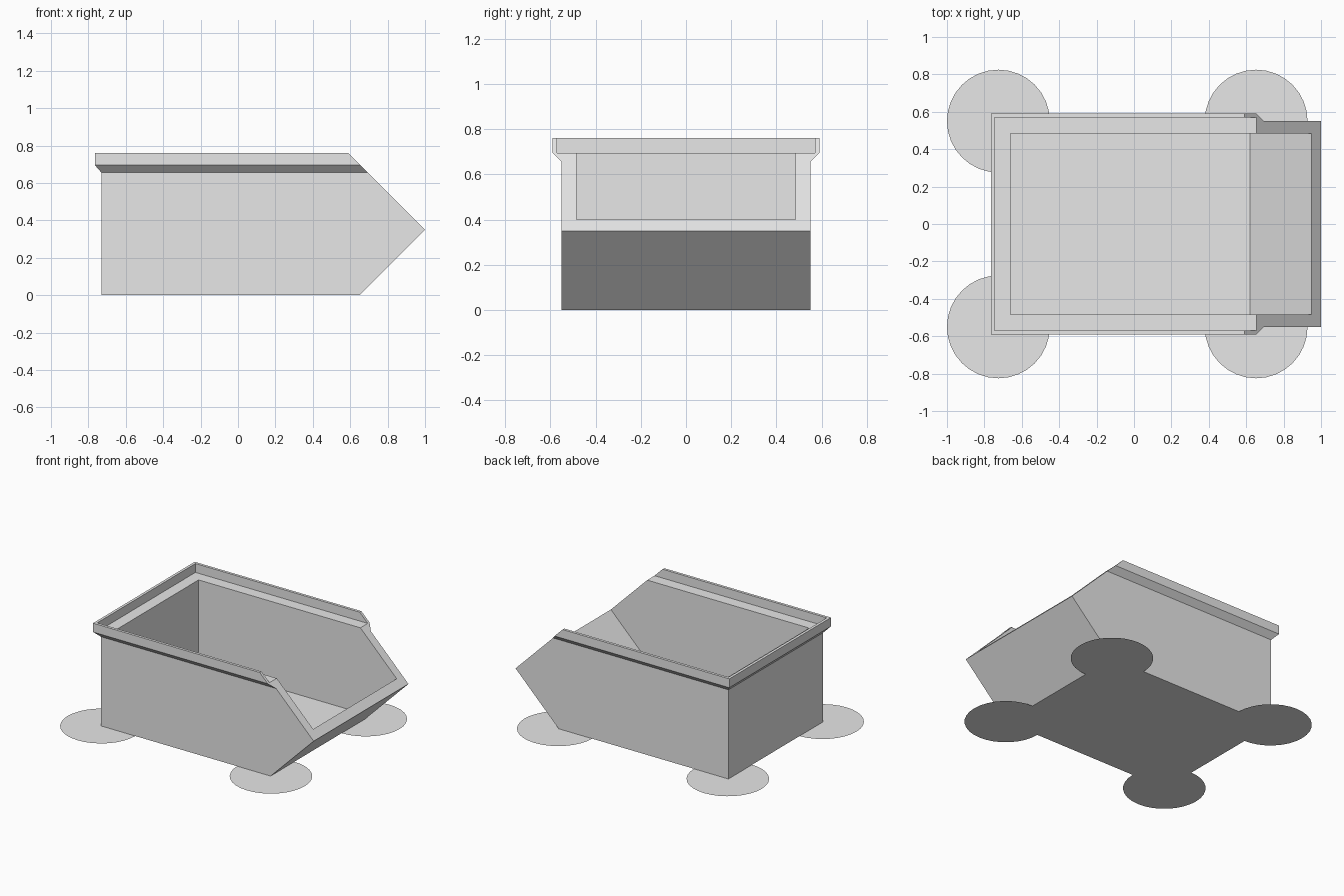
import bpy
import bmesh
from mathutils import Vector

cube = bpy.data.objects.get("Cube")
if cube:
    bpy.data.objects.remove(cube, do_unlink=True)

grey = bpy.data.materials.new("light grey")
grey.use_nodes = True
grey.diffuse_color = (0.8, 0.8, 0.8, 1)
grey.node_tree.nodes["Principled BSDF"].inputs["Base Color"].default_value = (0.8, 0.8, 0.8, 1)


def add_object(name, bm):
    mesh = bpy.data.meshes.new(name)
    bm.to_mesh(mesh)
    bm.free()
    mesh.materials.append(grey)
    obj = bpy.data.objects.new(name, mesh)
    bpy.context.collection.objects.link(obj)
    return obj


def stacked_box(name, levels, front, cuts):
    """Loft rectangles (z, back x, half width), then slice off sloping ends."""
    bm = bmesh.new()
    rings = [[bm.verts.new((x, y, z)) for x, y in
              ((back, -half), (front, -half), (front, half), (back, half))]
             for z, back, half in levels]
    for low, high in zip(rings, rings[1:]):
        for i in range(4):
            j = (i + 1) % 4
            bm.faces.new((low[i], low[j], high[j], high[i]))
    bm.faces.new(rings[0][::-1])
    bm.faces.new(rings[-1])
    for point, normal in cuts:
        bmesh.ops.bisect_plane(bm, geom=bm.verts[:] + bm.edges[:] + bm.faces[:],
                               plane_co=Vector(point), plane_no=Vector(normal),
                               clear_outer=True)
        bmesh.ops.holes_fill(bm, edges=[e for e in bm.edges if e.is_boundary])
    bmesh.ops.recalc_face_normals(bm, faces=bm.faces[:])
    return add_object(name, bm)


# Bin shell: straight walls, flared rim, pointed front
body = stacked_box("bin_body",
                   [(0, -0.73, 0.55), (0.655, -0.73, 0.55),
                    (0.695, -0.765, 0.59), (0.76, -0.765, 0.59)],
                   1.5, [((1, 0, 0.35), (1, 0, 1)), ((1, 0, 0.35), (1, 0, -1))])

# Hollow with a ledge under the rim and a sloping front floor
cutter = stacked_box("hollow_cutter",
                     [(0.07, -0.66, 0.485), (0.695, -0.66, 0.485),
                      (0.695, -0.745, 0.57), (0.9, -0.745, 0.57)],
                     1.7, [((0.95, 0, 0.4), (1, 0, -1))])
cutter.hide_render = True
cut = body.modifiers.new("hollow", "BOOLEAN")
cut.operation = "DIFFERENCE"
cut.solver = "EXACT"
cut.object = cutter
bpy.context.view_layer.update()
hollowed = bpy.data.meshes.new_from_object(
    body.evaluated_get(bpy.context.evaluated_depsgraph_get()))
body.modifiers.clear()
body.data = hollowed
bpy.data.objects.remove(cutter, do_unlink=True)

# Flat foot discs at the four bottom corners
for end, x in (("back", -0.725), ("front", 0.653)):
    for side, y in (("left", 0.55), ("right", -0.55)):
        bm = bmesh.new()
        bmesh.ops.create_circle(bm, cap_ends=True, radius=0.275, segments=32)
        bmesh.ops.translate(bm, verts=bm.verts[:], vec=(x, y, 0))
        add_object(f"foot_disc_{end}_{side}", bm)
